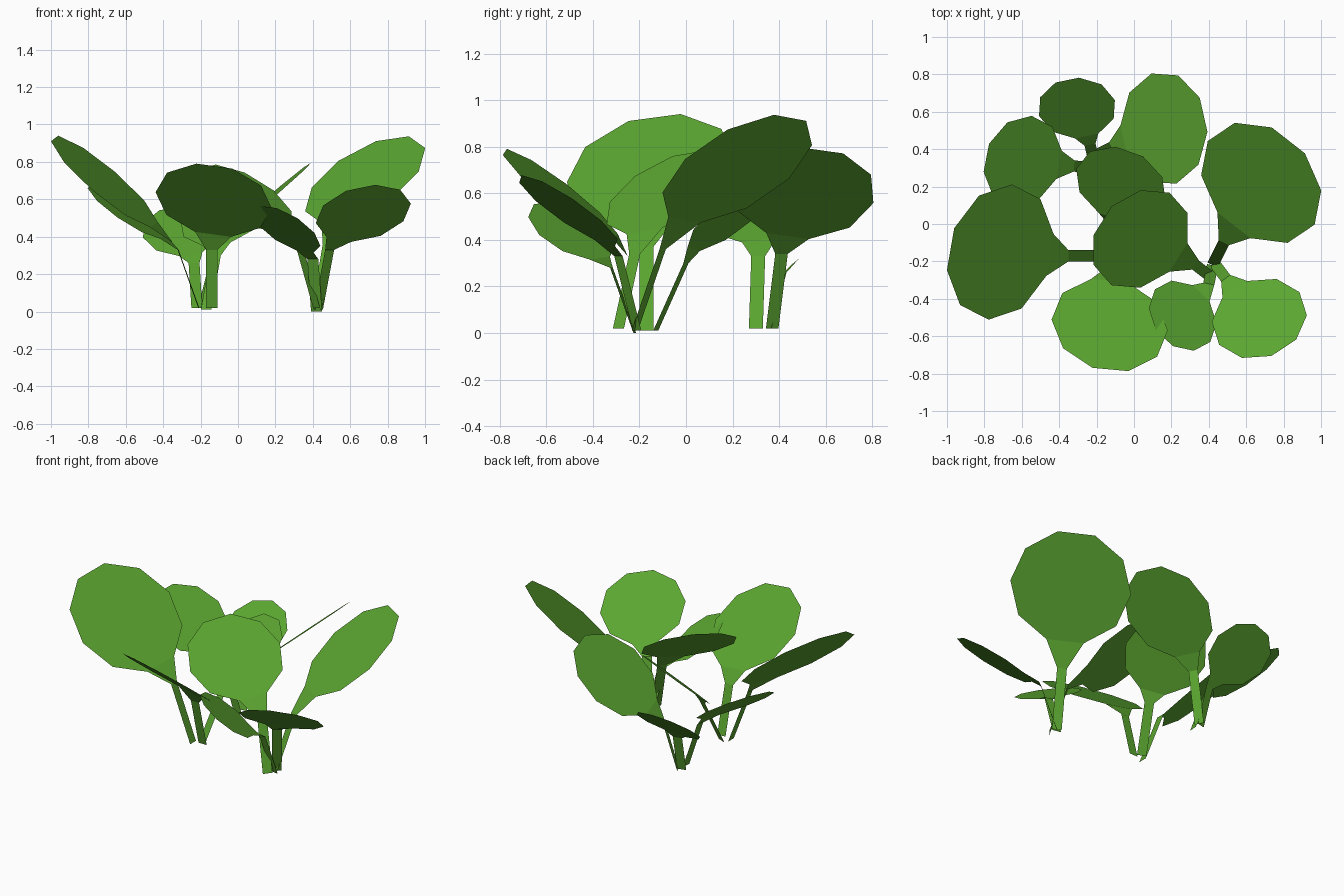
import bpy, math
from mathutils import Vector

green = bpy.data.materials.new("leaf_green")
green.diffuse_color = (0.105, 0.38, 0.03, 1)


def leaf(name, base, joint, centre, slope, r, w=0.03):
    """Flat ribbon stem, flared neck and a ten-sided blade lying in a sloped plane."""
    base, joint, centre = Vector(base), Vector(joint), Vector(centre)
    n = Vector((-slope[0], -slope[1], 1)).normalized()
    u = centre - joint
    u = (u - n * u.dot(n)).normalized()          # blade direction, away from stem
    s = n.cross(u)                               # blade sideways direction
    flat = joint - base
    flat = Vector((-flat.y, flat.x, 0)).normalized()   # stem sideways direction
    verts = [base - flat * w, base + flat * w, joint + flat * w, joint - flat * w]
    # Blade rim starts and ends on the edge facing the neck
    for i in range(10):
        a = math.pi + math.radians(18 + 36 * i)
        verts.append(centre + (u * math.cos(a) + s * math.sin(a)) * r)
    faces = [(0, 1, 2, 3), (3, 2, 13, 4), tuple(range(4, 14))]
    mesh = bpy.data.meshes.new(name)
    mesh.from_pydata(verts, [], faces)
    mesh.materials.append(green)
    bpy.context.collection.objects.link(bpy.data.objects.new(name, mesh))


# Left front clump
leaf("leaf_left_large", (-0.21, -0.17, 0.01), (-0.35, -0.17, 0.37), (-0.715, -0.15, 0.695), (-0.85, 0.28), 0.37)
leaf("leaf_front", (-0.14, -0.17, 0.02), (-0.14, -0.25, 0.33), (-0.13, -0.54, 0.595), (-0.21, -0.77), 0.315)
leaf("leaf_middle", (-0.17, -0.13, 0.01), (-0.12, 0.00, 0.30), (-0.07, 0.21, 0.52), (0.40, 0.80), 0.255)

# Right clump
leaf("leaf_centre", (0.42, -0.29, 0.02), (0.33, -0.22, 0.34), (0.035, -0.08, 0.605), (-0.57, 0.53), 0.295)
leaf("leaf_front_small", (0.42, -0.22, 0.0), (0.40, -0.32, 0.28), (0.26, -0.49, 0.44), (-0.60, -0.50), 0.205)
leaf("leaf_front_right", (0.43, -0.21, 0.01), (0.49, -0.29, 0.33), (0.67, -0.505, 0.525), (0.25, -0.68), 0.26)
leaf("leaf_right_large", (0.42, -0.22, 0.01), (0.48, -0.10, 0.36), (0.68, 0.22, 0.705), (0.60, 0.58), 0.365)

# Back clump
leaf("leaf_left_back", (-0.21, 0.30, 0.02), (-0.32, 0.31, 0.33), (-0.595, 0.335, 0.535), (-0.67, 0.27), 0.25)
leaf("leaf_back_small", (-0.22, 0.36, 0.02), (-0.235, 0.425, 0.26), (-0.305, 0.62, 0.43), (0.0, 0.82), 0.21)
leaf("leaf_back", (-0.20, 0.37, 0.02), (-0.12, 0.41, 0.34), (0.16, 0.51, 0.60), (0.85, 0.05), 0.305)
